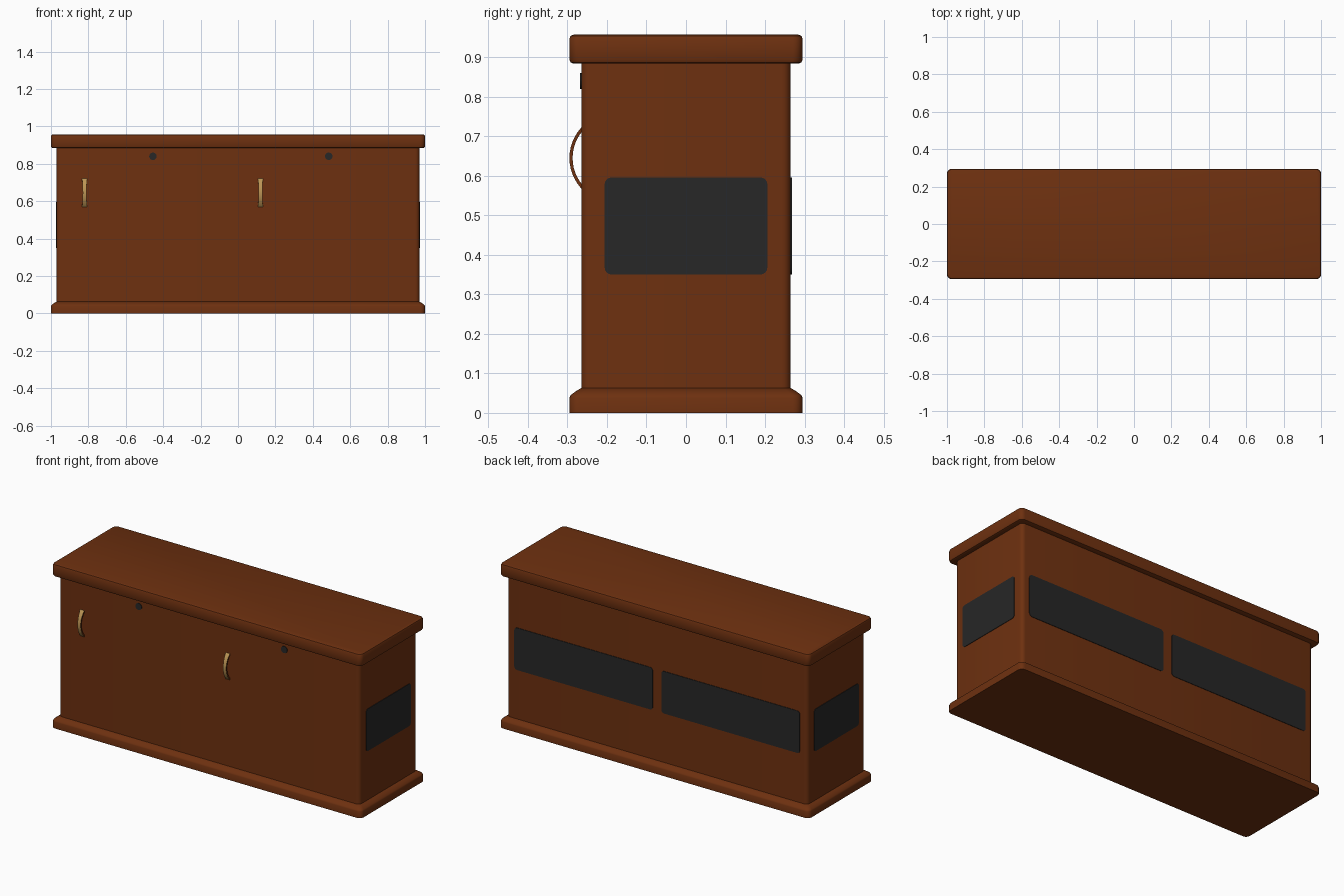
import bpy, bmesh, math
from mathutils import Matrix, Vector

if "Cube" in bpy.data.objects:
    bpy.data.objects.remove(bpy.data.objects["Cube"])


def material(name, rgb):
    m = bpy.data.materials.new(name)
    m.diffuse_color = (*rgb, 1)
    m.use_nodes = True
    m.node_tree.nodes["Principled BSDF"].inputs["Base Color"].default_value = m.diffuse_color
    return m


wood = material("brown wood", (0.155, 0.030, 0.005))
black = material("black panel", (0.020, 0.020, 0.020))
gold = material("brass", (0.50, 0.30, 0.09))


def finish(bm, name, mats, smooth=35):
    bmesh.ops.recalc_face_normals(bm, faces=bm.faces)
    mesh = bpy.data.meshes.new(name)
    bm.to_mesh(mesh)
    bm.free()
    ob = bpy.data.objects.new(name, mesh)
    bpy.context.collection.objects.link(ob)
    for m in mats:
        mesh.materials.append(m)
    bpy.ops.object.select_all(action='DESELECT')
    ob.select_set(True)
    bpy.context.view_layer.objects.active = ob
    bpy.ops.object.shade_smooth_by_angle(angle=math.radians(smooth))
    return ob


def stack(name, levels, mat, matrix=Matrix.Identity(4), seg=5):
    """Loft rounded rectangles, each given as (half x, half y, corner radius, z)."""
    bm = bmesh.new()
    rings = []
    for hx, hy, r, z in levels:
        ring = []
        for k, (sx, sy) in enumerate([(1, 1), (-1, 1), (-1, -1), (1, -1)]):
            for i in range(seg + 1):
                a = math.pi / 2 * (k + i / seg)
                p = Vector((sx * (hx - r) + r * math.cos(a),
                            sy * (hy - r) + r * math.sin(a), z))
                ring.append(bm.verts.new(matrix @ p))
        rings.append(ring)
    n = len(rings[0])
    for a, b in zip(rings, rings[1:]):
        for i in range(n):
            j = (i + 1) % n
            bm.faces.new((a[i], a[j], b[j], b[i]))
    bm.faces.new(rings[0][::-1])
    bm.faces.new(rings[-1])
    return finish(bm, name, [mat])


# plinth, body and lid
stack("base_plinth", [(1, 0.295, 0.025, 0), (1, 0.295, 0.025, 0.038),
                      (0.997, 0.292, 0.025, 0.045),
                      (0.985, 0.280, 0.022, 0.054),
                      (0.97, 0.265, 0.02, 0.063)], wood)
stack("cabinet_body", [(0.97, 0.265, 0.022, 0.06), (0.97, 0.265, 0.022, 0.89)], wood)
edge = [(0.010, 0.0), (0.003, 0.003), (0.0, 0.010)]
lid = [(1 - d, 0.295 - d, 0.025, 0.884 + h) for d, h in edge]
lid += [(1 - d, 0.295 - d, 0.025, 0.957 - h) for d, h in reversed(edge)]
stack("lid", lid, wood)


# dark panels: two on the back, one on each end
def plate(name, loc, hw, hh, r, facing):
    m = (Matrix.Translation(loc) @ Matrix.Rotation(facing, 4, 'Z')
         @ Matrix.Rotation(math.pi / 2, 4, 'X'))
    stack(name, [(hw, hh, r, -0.003), (hw, hh, r, 0.003)], black, m, 4)


for side, s in (("left", -1), ("right", 1)):
    plate(side + "_back_panel", (s * 0.475, 0.265, 0.473), 0.447, 0.123, 0.018, math.pi)
    plate(side + "_end_panel", (s * 0.97, 0, 0.473), 0.206, 0.123, 0.018, s * math.pi / 2)


# arched handles: brass strip with brown edges, waisted in the middle
def handle(name, x, zc=0.645):
    bm = bmesh.new()
    n, prev = 14, None
    for i in range(n + 1):
        t = -1 + 2 * i / n
        a = t * math.radians(48)
        w = 0.010 + 0.005 * t * t
        ring = []
        for r, sx in ((0.114, -1), (0.114, 1), (0.106, 1), (0.106, -1)):
            ring.append(bm.verts.new((x + sx * w, -0.181 - r * math.cos(a),
                                      zc + r * math.sin(a))))
        if prev:
            for k in range(4):
                j = (k + 1) % 4
                f = bm.faces.new((prev[k], prev[j], ring[j], ring[k]))
                f.material_index = k % 2
        else:
            bm.faces.new(ring)
        prev = ring
    bm.faces.new(prev)
    finish(bm, name, [gold, wood])


# handles and keyholes, one per door
for side, hx, kx in (("left", -0.82, -0.455), ("right", 0.12, 0.485)):
    handle(side + "_handle", hx)
    plate(side + "_keyhole", (kx, -0.265, 0.84), 0.02, 0.02, 0.0199, 0)
